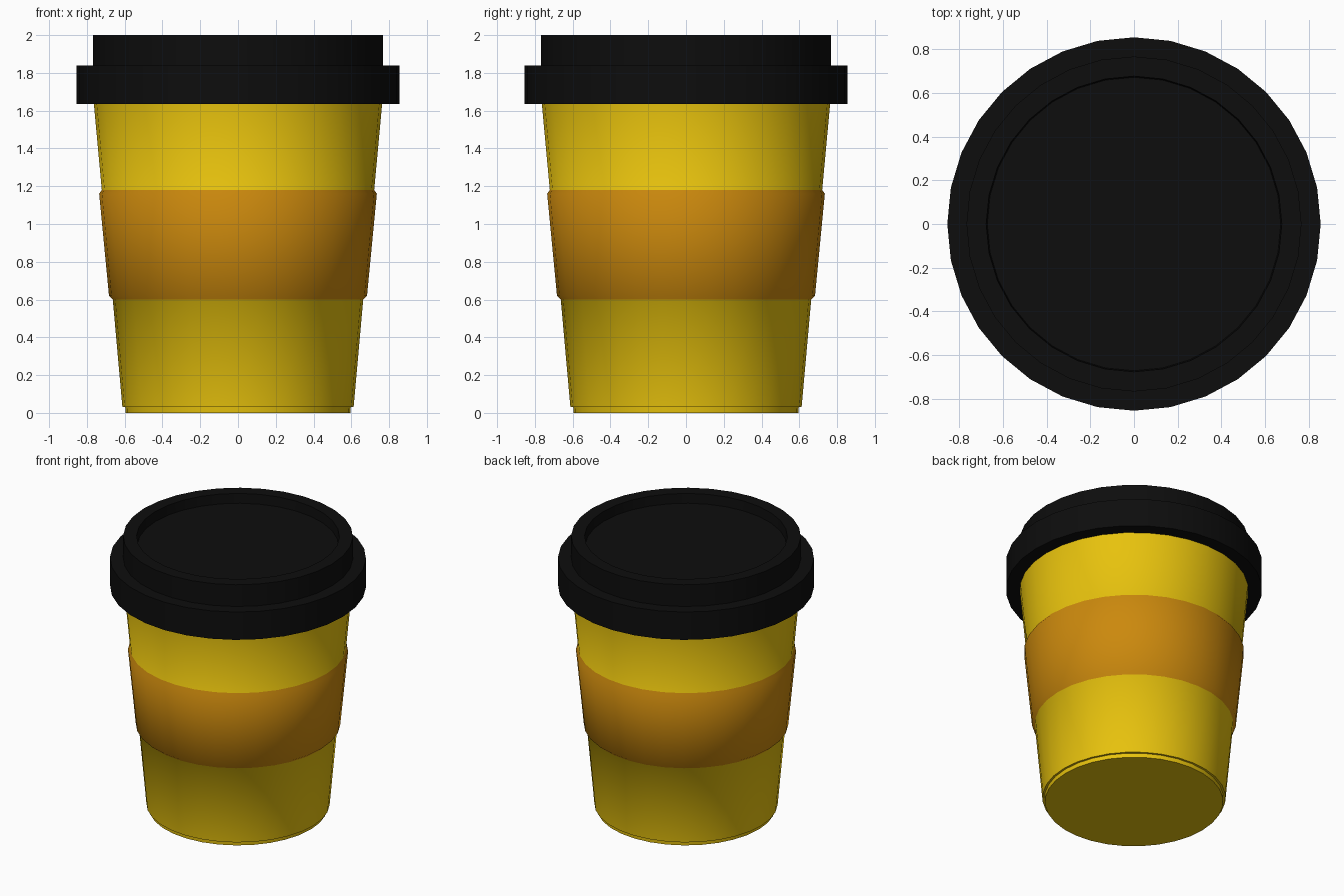
import bpy, math

if "Cube" in bpy.data.objects:
    bpy.data.objects.remove(bpy.data.objects["Cube"])

SIDES = 32


def material(name, rgb):
    m = bpy.data.materials.new(name)
    m.diffuse_color = (*rgb, 1)
    m.use_nodes = True
    m.node_tree.nodes["Principled BSDF"].inputs["Base Color"].default_value = m.diffuse_color
    return m


def lathe(name, profile, mats, mat_rule=None, cap_start=False, cap_end=False, smooth=None):
    """Revolve a (radius, z) profile around z, listed so that faces point outward going up."""
    verts = [(r * math.cos(2 * math.pi * i / SIDES), r * math.sin(2 * math.pi * i / SIDES), z)
             for r, z in profile for i in range(SIDES)]
    faces, rows = [], []
    for k in range(len(profile) - 1):
        for i in range(SIDES):
            j = (i + 1) % SIDES
            faces.append((k * SIDES + i, k * SIDES + j, (k + 1) * SIDES + j, (k + 1) * SIDES + i))
            rows.append(k)
    n_side = len(faces)
    if cap_start:
        faces.append(tuple(reversed(range(SIDES))))
    if cap_end:
        faces.append(tuple(range((len(profile) - 1) * SIDES, len(profile) * SIDES)))
    me = bpy.data.meshes.new(name)
    me.from_pydata(verts, [], faces)
    for m in mats:
        me.materials.append(m)
    ob = bpy.data.objects.new(name, me)
    bpy.context.collection.objects.link(ob)
    for p in me.polygons:
        p.use_smooth = True
        if mat_rule:
            p.material_index = mat_rule(p.center.z)
    bpy.ops.object.select_all(action='DESELECT')
    ob.select_set(True)
    bpy.context.view_layer.objects.active = ob
    bpy.ops.object.shade_smooth_by_angle(angle=math.radians(smooth))
    return ob


yellow = material("yellow_cup", (0.80, 0.54, 0.004))
orange = material("orange_sleeve", (0.60, 0.25, 0.004))
black = material("black_lid", (0.004, 0.004, 0.004))

# cup body with raised grip band, band faces coloured by height
lathe("cup", [(0.595, 0), (0.597, 0.03), (0.612, 0.03), (0.663, 0.60), (0.683, 0.62),
              (0.735, 1.16), (0.721, 1.18), (0.763, 1.635), (0.765, 1.70)],
      [yellow, orange], lambda z: 1 if 0.6 < z < 1.18 else 0,
      cap_start=True, smooth=65)

# lid: wide skirt, raised rim and recessed top
lathe("lid", [(0.74, 1.635), (0.855, 1.635), (0.855, 1.84), (0.767, 1.84),
              (0.767, 2.0), (0.677, 2.0), (0.672, 1.93)],
      [black], cap_end=True, smooth=30)
